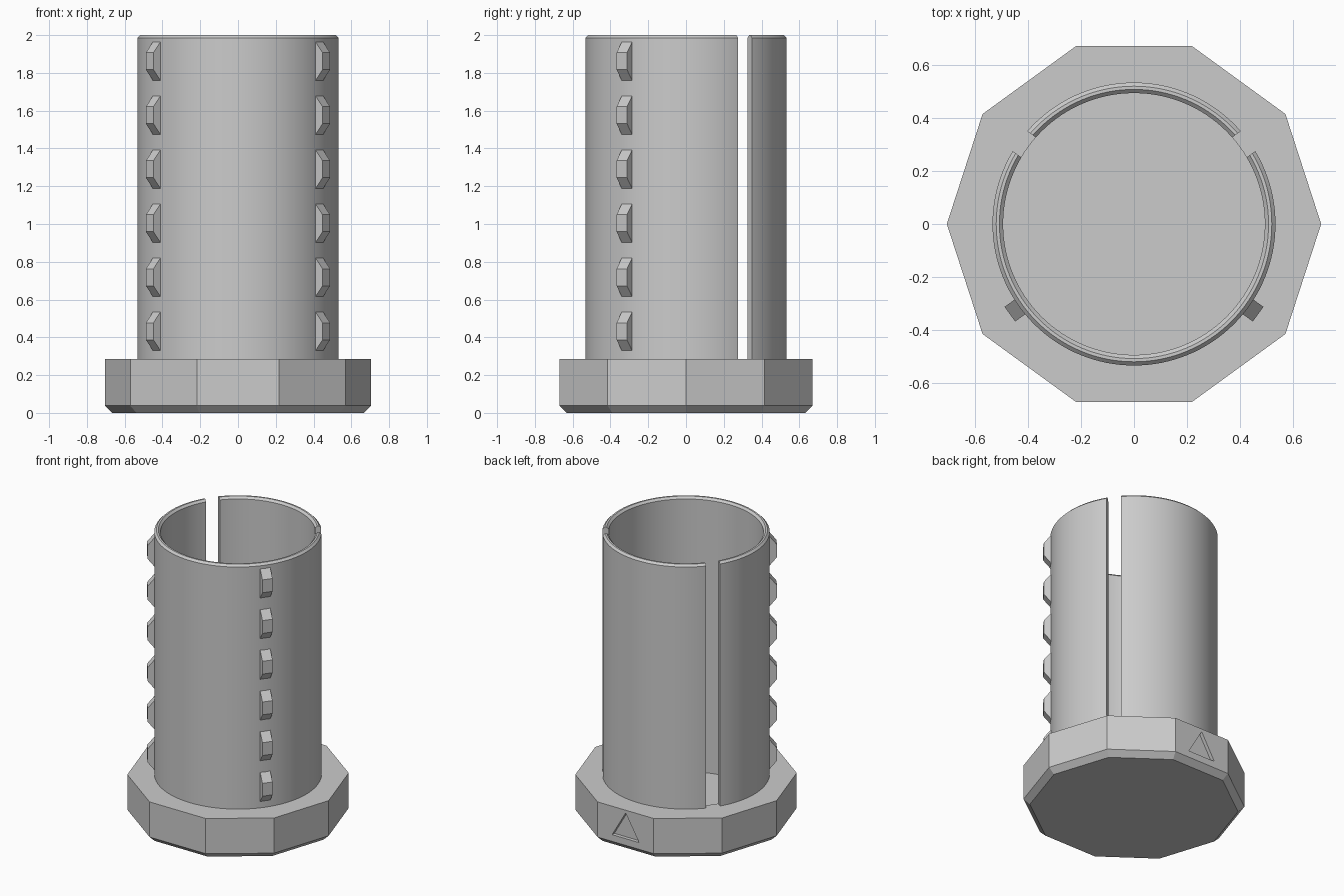
import bpy, bmesh
from math import cos, sin, pi, radians
from mathutils import Matrix, Vector

cube = bpy.data.objects.get("Cube")
if cube:
    bpy.data.objects.remove(cube, do_unlink=True)

grey = bpy.data.materials.new("light_grey")
grey.use_nodes = True
grey.diffuse_color = (0.6, 0.6, 0.6, 1)
grey.node_tree.nodes["Principled BSDF"].inputs["Base Color"].default_value = grey.diffuse_color

BASE_TOP, FLOOR, INNER, OUTER, CHAMFER = 0.285, 0.07, 0.493, 0.533, 0.014


def add_object(name, bm):
    bmesh.ops.recalc_face_normals(bm, faces=bm.faces)
    mesh = bpy.data.meshes.new(name)
    bm.to_mesh(mesh)
    bm.free()
    mesh.materials.append(grey)
    obj = bpy.data.objects.new(name, mesh)
    bpy.context.collection.objects.link(obj)
    return obj


def lathe(name, profile, sides, closed=False):
    """Turn an (r, z) profile round z; open profiles get end caps."""
    bm = bmesh.new()
    rings = [[bm.verts.new((r * cos(2 * pi * i / sides), r * sin(2 * pi * i / sides), z))
              for i in range(sides)] for r, z in profile]
    pairs = list(zip(rings, rings[1:]))
    if closed:
        pairs.append((rings[-1], rings[0]))
    else:
        bm.faces.new(rings[0])
        bm.faces.new(rings[-1])
    for a, b in pairs:
        for i in range(sides):
            j = (i + 1) % sides
            bm.faces.new((a[i], a[j], b[j], b[i]))
    return add_object(name, bm)


def prism(name, outline, depth, matrix):
    """Extrude a flat outline along its third axis, centred, then place it."""
    bm = bmesh.new()
    ends = [[bm.verts.new(matrix @ Vector((u, v, w))) for u, v in outline]
            for w in (-depth / 2, depth / 2)]
    bm.faces.new(ends[0])
    bm.faces.new(ends[1])
    n = len(outline)
    for i in range(n):
        j = (i + 1) % n
        bm.faces.new((ends[0][i], ends[0][j], ends[1][j], ends[1][i]))
    return add_object(name, bm)


def cut(target, cutter):
    cutter.hide_render = True
    mod = target.modifiers.new("cut", "BOOLEAN")
    mod.operation = "DIFFERENCE"
    mod.solver = "EXACT"
    mod.object = cutter
    bpy.context.view_layer.objects.active = target
    bpy.ops.object.modifier_apply(modifier=mod.name)
    bpy.data.objects.remove(cutter, do_unlink=True)


def smooth(obj):
    bpy.ops.object.select_all(action="DESELECT")
    obj.select_set(True)
    bpy.context.view_layer.objects.active = obj
    bpy.ops.object.shade_smooth_by_angle(angle=radians(25))


# Local (u, v, w) axes mapped to (outward, up, sideways)
UPRIGHT = Matrix.Rotation(pi / 2, 4, "X")

# Ten-sided base with chamfered foot, round well and triangle mark on the back
base = lathe("base", [(0.665, 0), (0.705, 0.038), (0.705, BASE_TOP)], 10)
cut(base, lathe("well_cutter", [(INNER, FLOOR), (INNER, 0.5)], 128))
back = 0.705 * cos(pi / 10)
mark = prism("triangle_cutter", [(-0.105, 0.085), (0.105, 0.085), (0, 0.265)], 0.05,
             Matrix.Translation((0, back, 0)) @ UPRIGHT)
cut(base, mark)
smooth(base)

# Thin sleeve with bevelled rim
sleeve = lathe("sleeve", [(INNER, BASE_TOP), (OUTER, BASE_TOP), (OUTER, 2 - CHAMFER),
                          (OUTER - CHAMFER, 2), (INNER + CHAMFER, 2),
                          (INNER, 2 - CHAMFER)], 128, closed=True)

# Two slots towards the back
for angle in (36, 144):
    turn = Matrix.Rotation(radians(angle), 4, "Z")
    slot = prism("slot_cutter", [(0.3, 0.1), (0.7, 0.1), (0.7, 2.2), (0.3, 2.2)],
                 0.093, turn @ UPRIGHT)
    cut(sleeve, slot)
smooth(sleeve)

# Two columns of grip teeth towards the front
TOOTH = [(0.5, -0.125), (0.53, -0.105), (0.578, -0.045),
         (0.578, 0.045), (0.53, 0.105), (0.5, 0.125)]
for side, angle in (("left", -36), ("right", -144)):
    turn = Matrix.Rotation(radians(angle), 4, "Z")
    for i in range(6):
        lift = Matrix.Translation((0, 0, 0.432 + 0.286 * i))
        prism(f"grip_tooth_{side}_{i + 1}", TOOTH, 0.068, lift @ turn @ UPRIGHT)
